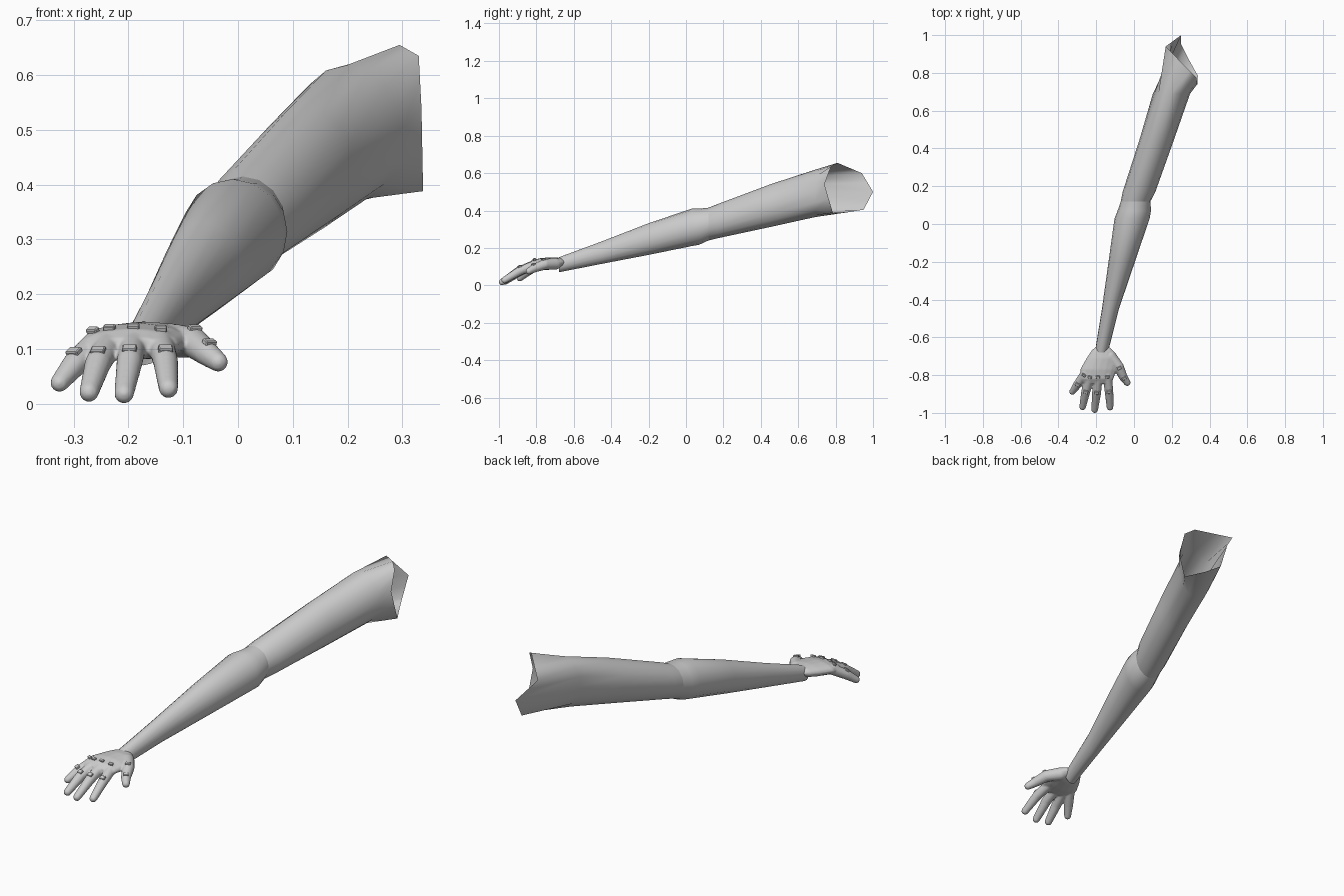
import bpy, bmesh, math
from mathutils import Vector, Matrix

if "Cube" in bpy.data.objects:
    bpy.data.objects.remove(bpy.data.objects["Cube"])

SIDES = 16


def finish(name, bm):
    me = bpy.data.meshes.new(name)
    bm.to_mesh(me)
    bm.free()
    ob = bpy.data.objects.new(name, me)
    bpy.context.collection.objects.link(ob)
    return ob


def section(y, x0, x1, z0, z1):
    """Elliptical cross-section in a y plane, given by its extents."""
    return [Vector(((x0 + x1) / 2 + (x1 - x0) / 2 * math.cos(a), y,
                    (z0 + z1) / 2 + (z1 - z0) / 2 * math.sin(a)))
            for a in (2 * math.pi * i / SIDES for i in range(SIDES))]


def loft(bm, rings, capped=False):
    vs = [[bm.verts.new(p) for p in r] for r in rings]
    for a, b in zip(vs, vs[1:]):
        for i in range(SIDES):
            j = (i + 1) % SIDES
            bm.faces.new((a[i], a[j], b[j], b[i]))
    if capped:
        bm.faces.new(vs[0][::-1])
        bm.faces.new(vs[-1])
    bmesh.ops.recalc_face_normals(bm, faces=bm.faces)


def smooth(ob):
    for p in ob.data.polygons:
        p.use_smooth = True


# Forearm: open sleeve flaring towards the elbow
bm = bmesh.new()
loft(bm, [section(*s) for s in (
    (-0.68, -0.207, -0.138, 0.07, 0.15),
    (-0.45, -0.17, -0.08, 0.115, 0.235),
    (-0.20, -0.135, 0.005, 0.163, 0.332),
    (0.03, -0.103, 0.083, 0.21, 0.41),
    (0.07, -0.087, 0.09, 0.217, 0.41),
    (0.12, -0.07, 0.087, 0.24, 0.415))])
smooth(finish("forearm", bm))

# Upper arm: open sleeve ending in a slanted, uneven shoulder cut
rim = [Vector(p) for p in (
    (0.335, 0.74, 0.54), (0.33, 0.775, 0.635), (0.295, 0.81, 0.655),
    (0.168, 0.94, 0.60), (0.25, 1.0, 0.50), (0.25, 0.95, 0.405),
    (0.285, 0.88, 0.393), (0.338, 0.785, 0.388))]
shoulder = []
for i, p in enumerate(rim):
    shoulder += [p, (p + rim[(i + 1) % 8]) / 2]
bm = bmesh.new()
loft(bm, [section(*s) for s in (
    (0.12, -0.07, 0.087, 0.24, 0.415),
    (0.17, -0.06, 0.113, 0.252, 0.435),
    (0.45, 0.03, 0.213, 0.312, 0.54),
    (0.69, 0.10, 0.297, 0.365, 0.618))] + [shoulder])
smooth(finish("upper_arm", bm))

# Hand: palm plus tapered digits, fused into one smooth skin
bm = bmesh.new()
loft(bm, [section(*s) for s in (
    (-0.652, -0.205, -0.13, 0.108, 0.138),
    (-0.67, -0.225, -0.11, 0.095, 0.147),
    (-0.71, -0.252, -0.085, 0.085, 0.150),
    (-0.77, -0.285, -0.09, 0.08, 0.147),
    (-0.82, -0.285, -0.108, 0.08, 0.137),
    (-0.845, -0.265, -0.125, 0.09, 0.12))], capped=True)


def digit(points):
    """Chain of rounded cones through (x, y, z, radius) points."""
    for p, q in zip(points, points[1:]):
        vs = []
        for x, y, z, r in (p, q):
            vs += bmesh.ops.create_uvsphere(
                bm, u_segments=14, v_segments=10, radius=r,
                matrix=Matrix.Translation((x, y, z)))["verts"]
        bmesh.ops.delete(bm, geom=list({e for v in vs for e in v.link_edges}),
                         context='EDGES_FACES')
        vs = [bm.verts.new(Vector((x, y, z)) + r * Vector((
            math.cos(a) * math.cos(b), math.sin(a) * math.cos(b), math.sin(b))))
            for x, y, z, r in (p, q)
            for a in (math.pi * i / 7 for i in range(14))
            for b in (math.pi * (k - 4) / 9 for k in range(9))]
        out = bmesh.ops.convex_hull(bm, input=vs)
        bmesh.ops.delete(bm, geom=[v for v in out["geom_interior"]
                                   if isinstance(v, bmesh.types.BMVert)],
                         context='VERTS')


fingers = [  # base, middle joint, tip
    ((-0.258, -0.79, 0.110, .025), (-0.298, -0.848, 0.072, .023), (-0.326, -0.888, 0.038, .017)),
    ((-0.232, -0.80, 0.114, .025), (-0.256, -0.890, 0.073, .024), (-0.272, -0.968, 0.021, .018)),
    ((-0.190, -0.80, 0.116, .025), (-0.198, -0.895, 0.076, .024), (-0.208, -0.983, 0.018, .018)),
    ((-0.142, -0.80, 0.112, .025), (-0.132, -0.890, 0.076, .023), (-0.127, -0.970, 0.028, .018)),
]
thumb = [(-0.125, -0.70, 0.115, .032), (-0.082, -0.755, 0.112, .028),
         (-0.057, -0.81, 0.092, .023), (-0.036, -0.84, 0.076, .018)]
for f in fingers + [thumb]:
    digit(f)
bmesh.ops.delete(bm, geom=[v for v in bm.verts if not v.link_faces], context='VERTS')
hand = finish("hand", bm)
mod = hand.modifiers.new("fuse", 'REMESH')
mod.mode = 'VOXEL'
mod.voxel_size = 0.004
mod.use_smooth_shade = True
mod = hand.modifiers.new("soften", 'SMOOTH')
mod.factor = 0.5
mod.iterations = 6


# Glove plates on the knuckles and joints
def plate(name, pos, along, size):
    bm = bmesh.new()
    y = Vector(along).normalized()
    x = y.cross(Vector((0, 0, 1))).normalized()
    z = x.cross(y)
    m = Matrix((x, y, z)).transposed().to_4x4()
    m.translation = Vector(pos) + z * size[3]
    bmesh.ops.create_cube(bm, size=1, matrix=m @ Matrix.Diagonal((*size[:3], 1)))
    bmesh.ops.bevel(bm, geom=bm.edges[:], offset=0.002, segments=1, affect='EDGES')
    finish(name, bm)


for i, (b, m, t) in enumerate(fingers):
    b, m, t = (Vector(p[:3]) for p in (b, m, t))
    plate(f"knuckle_plate_{i}", b, m - b, (0.022, 0.014, 0.010, 0.027))
    plate(f"joint_plate_{i}", m + (b - m) * 0.12, t - b, (0.026, 0.020, 0.012, 0.021))
for i in (1, 2):
    p, q = Vector(thumb[i][:3]), Vector(thumb[i + 1][:3])
    plate(f"thumb_plate_{i}", p, q - p, (0.024, 0.016, 0.010, thumb[i][3] - 0.001))
